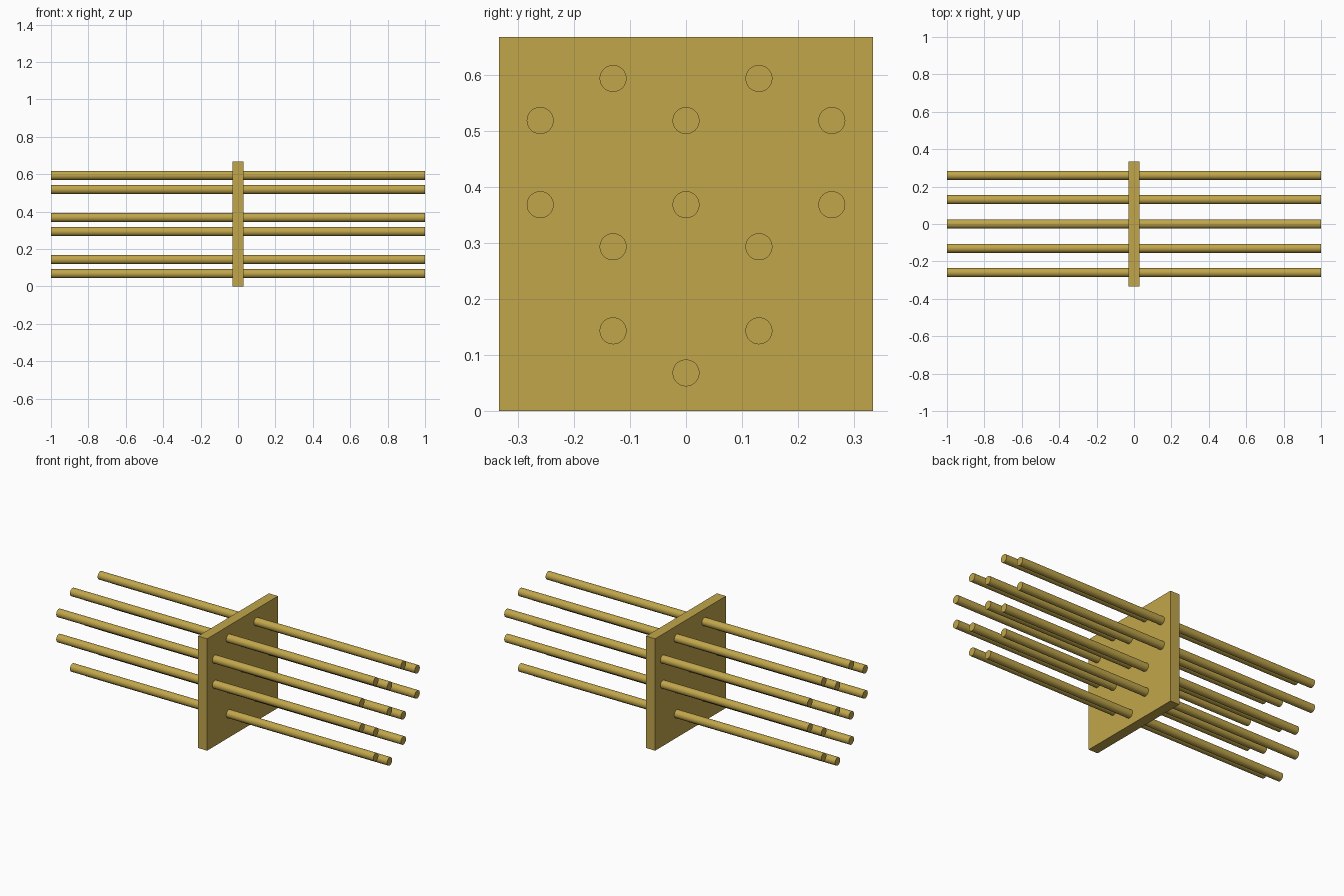
import bpy, math

if "Cube" in bpy.data.objects:
    bpy.data.objects.remove(bpy.data.objects["Cube"])

brass = bpy.data.materials.new("brass")
brass.diffuse_color = (0.53, 0.38, 0.07, 1)
brass.use_nodes = True
brass.node_tree.nodes["Principled BSDF"].inputs["Base Color"].default_value = brass.diffuse_color

PLATE = 0.667      # plate side length
ROD_R = 0.024
STEP = 0.13        # sideways spacing of the honeycomb grid

# Square centre plate
bpy.ops.mesh.primitive_cube_add(size=1, location=(0, 0, PLATE / 2))
plate = bpy.context.object
plate.name = "centre_plate"
plate.scale = (0.06, PLATE, PLATE)
bpy.ops.object.transform_apply(location=False, rotation=False, scale=True)
plate.data.materials.append(brass)

# Rods through the plate: height -> sideways grid columns
rows = {
    0.593: (-1, 1),
    0.518: (-2, 0, 2),
    0.368: (-2, 0, 2),
    0.293: (-1, 1),
    0.143: (-1, 1),
    0.068: (0,),
}
for r, (z, columns) in enumerate(rows.items(), 1):
    for c, col in enumerate(columns, 1):
        bpy.ops.mesh.primitive_cylinder_add(
            vertices=48, radius=ROD_R, depth=2,
            location=(0, col * STEP, z), rotation=(0, math.pi / 2, 0))
        rod = bpy.context.object
        rod.name = f"rod_row{r}_{c}"
        rod.data.materials.append(brass)
        bpy.ops.object.shade_smooth_by_angle(angle=math.radians(30))
